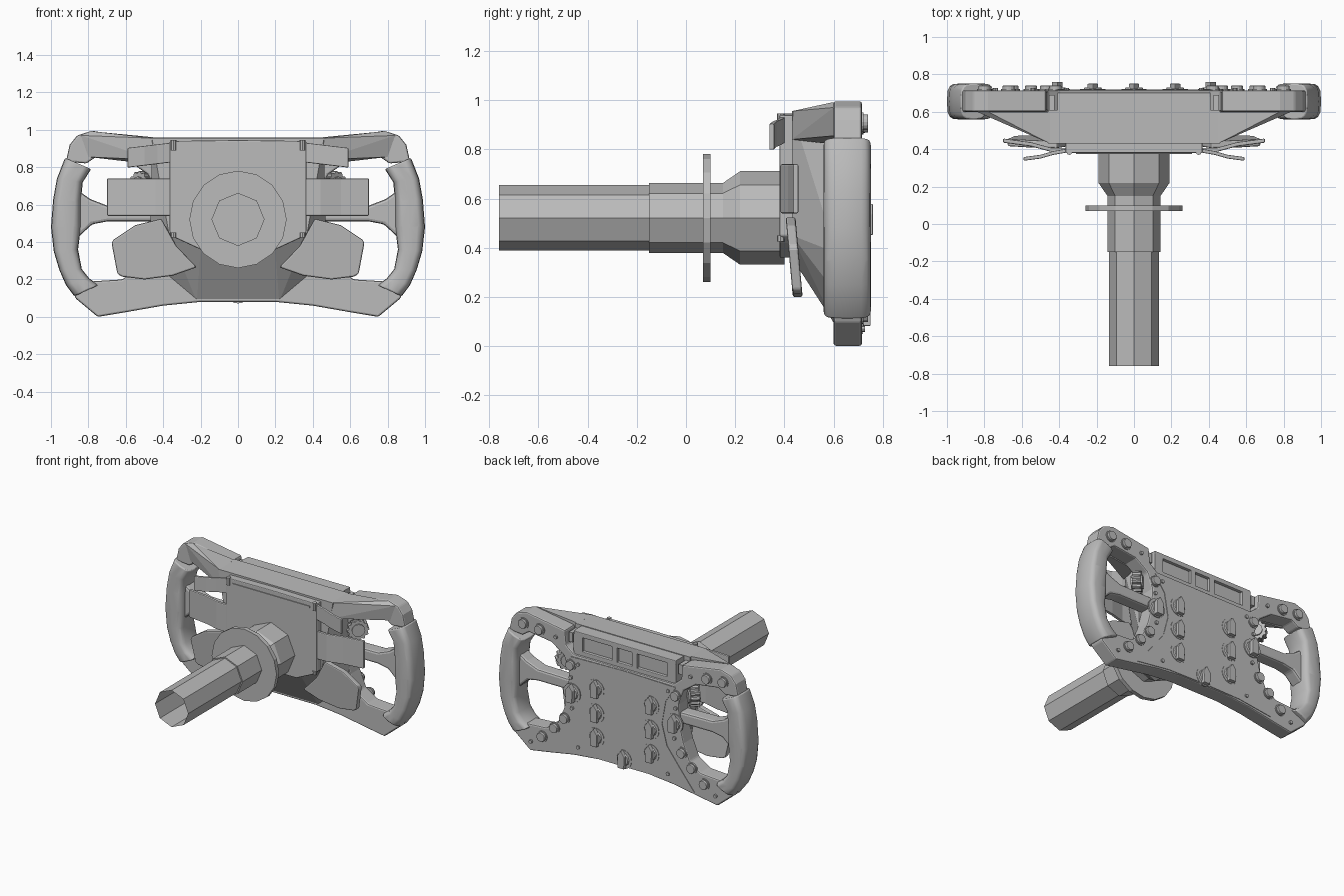
import bpy
import bmesh
import math
from mathutils import Vector

default_cube = bpy.data.objects.get("Cube")
if default_cube:
    bpy.data.objects.remove(default_cube, do_unlink=True)

grey = bpy.data.materials.new("plain grey")
grey.use_nodes = True
grey_value = (0.5, 0.5, 0.5, 1)
grey.diffuse_color = grey_value
grey.node_tree.nodes["Principled BSDF"].inputs["Base Color"].default_value = grey_value


def finish(name, bm, mirror=False, bevel=0, smooth=None):
    """Turn a bmesh into a named object with optional bevel and mirror."""
    bmesh.ops.recalc_face_normals(bm, faces=bm.faces)
    mesh = bpy.data.meshes.new(name)
    bm.to_mesh(mesh)
    bm.free()
    mesh.materials.append(grey)
    obj = bpy.data.objects.new(name, mesh)
    bpy.context.collection.objects.link(obj)
    if bevel:
        mod = obj.modifiers.new("Bevel", "BEVEL")
        mod.width = bevel
        mod.segments = 2
        mod.limit_method = "ANGLE"
    if mirror:
        mod = obj.modifiers.new("Mirror", "MIRROR")
        mod.use_mirror_merge = False
    if smooth:
        bpy.ops.object.select_all(action="DESELECT")
        obj.select_set(True)
        bpy.context.view_layer.objects.active = obj
        bpy.ops.object.shade_smooth_by_angle(angle=math.radians(smooth))
    return obj


def symmetric(half):
    """Close a right-hand half outline with its mirror image."""
    return half + [(-x, z) for x, z in reversed(half) if x > 0]


def loft(name, rings, caps=True, **options):
    """Skin equal-length closed rings of points."""
    bm = bmesh.new()
    rows = [[bm.verts.new(p) for p in ring] for ring in rings]
    count = len(rows[0])
    for a, b in zip(rows, rows[1:]):
        for i in range(count):
            j = (i + 1) % count
            bm.faces.new((a[i], a[j], b[j], b[i]))
    if caps:
        bm.faces.new(rows[0])
        bm.faces.new(rows[-1])
    return finish(name, bm, **options)


def prism(name, outline, y0, y1, lean=0, **options):
    """Extrude an x-z outline along y, leaning forward with rising height."""
    return loft(name, [[(x, y - lean * z, z) for x, z in outline] for y in (y0, y1)], **options)


def hull(name, back, y0, front, y1, **options):
    bm = bmesh.new()
    for outline, y in ((back, y0), (front, y1)):
        for x, z in outline:
            bm.verts.new((x, y, z))
    bmesh.ops.convex_hull(bm, input=bm.verts)
    return finish(name, bm, **options)


def circle(radius, sides, x=0, z=0):
    turn = math.tau / sides
    return [(x + radius * math.cos(i * turn), z + radius * math.sin(i * turn)) for i in range(sides)]


def box_outline(x0, x1, z0, z1):
    return [(x0, z0), (x1, z0), (x1, z1), (x0, z1)]


def strip(name, path, thickness, z0, z1, **options):
    """Bent plate following an x-y path, standing between two heights."""
    outline = path + [(x, y + thickness) for x, y in reversed(path)]
    return loft(name, [[(x, y, z) for x, y in outline] for z in (z0, z1)], **options)


# Steering column, hub and collar share one axis
axis = 0.521


def column(name, stations, sides=8, **options):
    rings = [[(x, y, z) for x, z in circle(r, sides, 0, axis)] for y, r in stations]
    return loft(name, rings, **options)


column("column_tube", [(-0.76, 0.133), (-0.14, 0.133)], caps=False)
column("column_sleeve", [(-0.15, 0.142), (0.15, 0.142), (0.22, 0.19), (0.4, 0.19)])
column("column_collar", [(0.07, 0.26), (0.1, 0.26)], 16)

# Main faceplate with upper and lower arms
plate = [(0, .08), (.2, .08), (.4, .06), (.6, .025), (.75, 0), (.87, .1), (.88, .14),
         (.78, .19), (.62, .2), (.53, .26), (.48, .38), (.45, .5), (.44, .65), (.48, .76),
         (.58, .83), (.76, .855), (.81, .82), (.92, .83), (.9, .92), (.86, .97),
         (.78, .995), (.47, .945), (.46, .84), (.4, .79), (0, .79)]
prism("faceplate", symmetric(plate), .6, .715, bevel=.01)

# Raised centre of the faceplate
centre = [(0, .09), (.3, .085), (.57, .05), (.45, .2), (.35, .33), (.31, .48),
          (.34, .65), (.42, .77), (0, .78)]
prism("centre_overlay", symmetric(centre), .71, .719)

# Tapered body behind the faceplate
body_back = [(.46, .955), (.37, .83), (.37, .45), (.2, .36)]
body_front = [(.46, .96), (.45, .6), (.47, .38), (.38, .215), (.22, .08)]
hull("body", symmetric(body_back), .43, symmetric(body_front), .61)
hull("arm_fairing", [(.45, .955), (.45, .84)], .43,
     [(.45, .96), (.78, .992), (.84, .97), (.8, .855), (.5, .82)], .6, mirror=True)
cover = [(0, .36), (.2, .36), (.33, .42), (.365, .45), (.365, .94), (0, .945)]
prism("rear_cover", symmetric(cover), .38, .44, bevel=.006)
prism("cover_lip", box_outline(-.31, .31, .9, .912), .374, .385)
for z0, z1 in ((.425, .45), (.89, .945)):
    rings = [[(x, y, z) for x, y in circle(.016, 8, .345, .385)] for z in (z0, z1)]
    loft("cover_hinge_pin", rings, mirror=True)

# Display with raised window frames
prism("display_back", box_outline(-.41, .41, .78, .955), .58, .68)
for z0, z1 in ((.78, .82), (.92, .955)):
    prism("display_rail", box_outline(-.41, .41, z0, z1), .67, .702, bevel=.005)
prism("display_post", box_outline(.34, .41, .81, .93), .67, .702, mirror=True)
prism("display_divider", box_outline(.06, .1, .81, .93), .67, .702, mirror=True)
prism("display_latch", box_outline(.425, .455, .86, .93), .6, .69, mirror=True)

# Hand grips: rounded sections between outer and inner edge points
edges = [(.925, .85, .785, .79), (.968, .74, .83, .72), (.988, .63, .84, .62),
         (1, .48, .84, .48), (.985, .35, .855, .36), (.955, .25, .835, .255),
         (.92, .17, .795, .205), (.875, .11, .745, .17)]


def grip_ring(outer_x, outer_z, inner_x, inner_z):
    outer, inner = Vector((outer_x, 0, outer_z)), Vector((inner_x, 0, inner_z))
    middle, half = (outer + inner) / 2, (outer - inner) / 2
    ring = []
    for i in range(16):
        c, s = math.cos(i * math.tau / 16), math.sin(i * math.tau / 16)
        across = math.copysign(abs(c) ** .55, c)
        depth = math.copysign(abs(s) ** .55, s)
        ring.append(middle + half * across + Vector((0, .655 + .097 * depth, 0)))
    return ring


loft("grip", [grip_ring(*e) for e in edges], mirror=True, bevel=.008, smooth=40)

# Spokes joining grips to the body
spoke = [(.4, .51), (.7, .51), (.78, .495), (.86, .42), (.88, .55), (.86, .68),
         (.79, .63), (.7, .595), (.4, .59)]
prism("spoke", spoke, .6, .7, mirror=True, bevel=.015)

# Shift paddles, small upper levers and lower clutch paddles
strip("shift_paddle", [(.36, .385), (.44, .385), (.55, .415), (.7, .435)], .022, .54, .74,
      mirror=True, bevel=.006)
lever = strip("upper_lever", [(.36, .382), (.43, .37), (.5, .35), (.59, .338)], .02, .815, .92,
              mirror=True, bevel=.005)
for vert in lever.data.vertices:
    vert.co.z -= (vert.co.x - .45) * .12
clutch = [(.41, .525), (.55, .49), (.67, .41), (.675, .39), (.645, .23), (.62, .215),
          (.5, .2), (.35, .22), (.22, .265), (.33, .38)]
prism("clutch_paddle", clutch, .452, .492, lean=.09, mirror=True, bevel=.008)

# Knurled thumb wheels, turned to face inward
inward, side = Vector((-.7, .7, 0)), Vector((.7, .7, 0))


def turned_disc(name, outline, near, far):
    centre_point = Vector((.51, .64, .705))
    rings = [[centre_point + side * u + inward * d + Vector((0, 0, v)) for u, v in outline]
             for d in (near, far)]
    loft(name, rings, mirror=True)


wheel = []
for i in range(48):
    r = .074 if i % 4 < 2 else .064
    wheel.append((r * math.cos(i * math.tau / 48), r * math.sin(i * math.tau / 48)))
turned_disc("thumb_wheel", wheel, -.03, .03)
turned_disc("thumb_wheel_hub", circle(.045, 12), -.04, .04)


# Rotary switches: dial, low collar and pointer bar
def rotary(x, z, top, mirror):
    prism("rotary_dial", circle(.068, 20, x, z), .71, .722, mirror=mirror)
    hull("rotary_collar", circle(.054, 12, x, z), .715, circle(.044, 12, x, z), .73, mirror=mirror)
    pointer = [(x - .026, z - .058), (x + .026, z - .058), (x + .028, z + .03),
               (x, z + .07), (x - .028, z + .03)]
    prism("rotary_pointer", pointer, .72, top, mirror=mirror, bevel=.004)


rotary(0, .14, .75, False)
for z in (.24, .415, .59):
    rotary(.22, z, .75, True)
rotary(.41, .51, .76, True)

# Push buttons with collars, then small screws
for x, z in ((.8, .91), (.67, .9), (.42, .71), (.47, .31), (.55, .22), (.65, .13)):
    prism("button_collar", circle(.04, 16, x, z), .71, .722, mirror=True)
    prism("button", circle(.032, 16, x, z), .71, .74, mirror=True, bevel=.004)
for x, z in ((.41, .4), (.42, .62), (.36, .13), (.74, .07), (.36, .73), (.54, .88)):
    prism("screw", circle(.013, 8, x, z), .71, .728, mirror=True)
